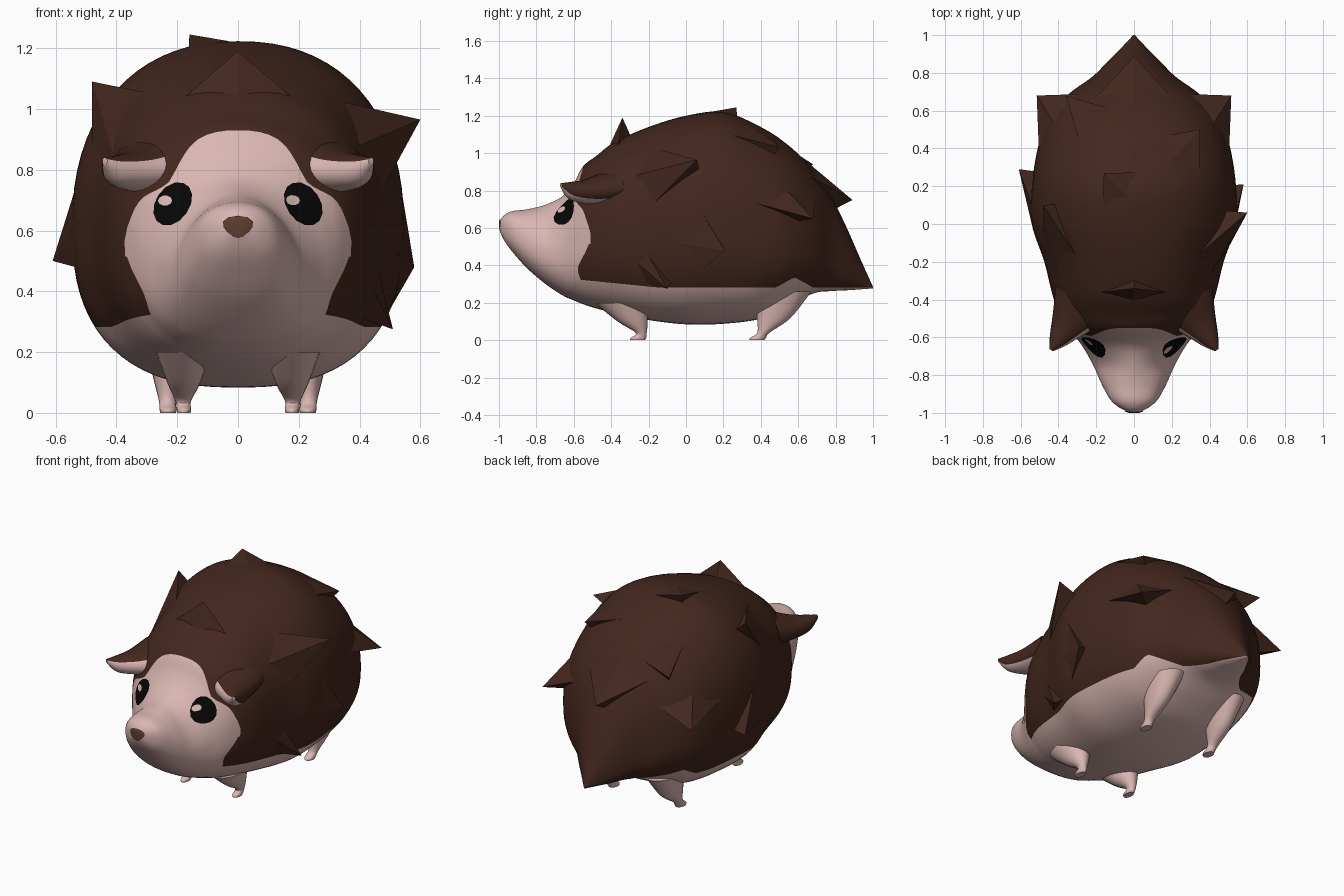
import bpy, bmesh, math
from mathutils import Vector
from mathutils.bvhtree import BVHTree

if "Cube" in bpy.data.objects:
    bpy.data.objects.remove(bpy.data.objects["Cube"])


def material(name, rgb):
    m = bpy.data.materials.new(name)
    m.diffuse_color = (*rgb, 1)
    m.use_nodes = True
    m.node_tree.nodes["Principled BSDF"].inputs["Base Color"].default_value = m.diffuse_color
    return m


QUILL = material("quill brown", (0.056, 0.020, 0.0125))
SKIN = material("skin pink", (0.70, 0.47, 0.445))
BLACK = material("eye black", (0.002, 0.002, 0.002))
NOSE = material("nose brown", (0.115, 0.045, 0.027))
SHINE = material("eye shine", (0.72, 0.50, 0.47))


def finish(name, bm, mats, smooth=40):
    me = bpy.data.meshes.new(name)
    bm.to_mesh(me)
    bm.free()
    for m in mats:
        me.materials.append(m)
    ob = bpy.data.objects.new(name, me)
    bpy.context.collection.objects.link(ob)
    if smooth:
        bpy.ops.object.select_all(action='DESELECT')
        ob.select_set(True)
        bpy.context.view_layer.objects.active = ob
        bpy.ops.object.shade_smooth_by_angle(angle=math.radians(smooth))
    return ob


def spline(keys, n):
    """Catmull-Rom rows through the key rows."""
    out = []
    for i in range(len(keys) - 1):
        p0, p1 = keys[max(i - 1, 0)], keys[i]
        p2, p3 = keys[i + 1], keys[min(i + 2, len(keys) - 1)]
        for k in range(n):
            t = k / n
            out.append([0.5 * (2 * b + (c - a) * t + (2 * a - 5 * b + 4 * c - d) * t * t
                               + (3 * b - a - 3 * c + d) * t ** 3)
                        for a, b, c, d in zip(p0, p1, p2, p3)])
    return out + [list(keys[-1])]


def loft(rings):
    bm = bmesh.new()
    vr = [[bm.verts.new(p) for p in r] for r in rings]
    n = len(vr[0])
    for a, b in zip(vr, vr[1:]):
        for i in range(n):
            bm.faces.new((a[i], a[(i + 1) % n], b[(i + 1) % n], b[i]))
    bm.faces.new(vr[0])
    bm.faces.new(vr[-1])
    bmesh.ops.recalc_face_normals(bm, faces=bm.faces)
    return bm


def bump(x, centre, width):
    return math.exp(-((x - centre) / width) ** 2)


# Body: y, half width, bottom z, top z, height fraction of widest point
stations = [
    (-.995, .03, .58, .64, .5), (-.97, .08, .53, .67, .5), (-.93, .125, .475, .69, .48),
    (-.85, .17, .385, .70, .45), (-.75, .215, .30, .725, .42), (-.66, .265, .24, .77, .44),
    (-.60, .308, .213, .84, .46), (-.55, .345, .193, .93, .49), (-.48, .39, .17, .985, .5),
    (-.38, .43, .145, 1.06, .49), (-.2, .475, .108, 1.14, .48), (0, .54, .085, 1.20, .47),
    (.2, .54, .088, 1.22, .47), (.4, .51, .115, 1.14, .46), (.55, .46, .18, 1.04, .44),
    (.68, .355, .25, .91, .4), (.78, .22, .263, .76, .36), (.86, .14, .267, .60, .32),
    (.93, .07, .272, .44, .3), (1.0, .004, .277, .285, .3)]


def section(row, n=72):
    y, w, zb, zt, f = row
    zc = zb + (zt - zb) * f
    up = 2.25 - .55 * bump(y, -.75, .11)
    pts = []
    for i in range(n):
        a = 2 * math.pi * i / n
        c, s = math.cos(a), math.sin(a)
        e = 2 / (up if s > 0 else 2.5)
        h = zt - zc if s > 0 else zc - zb
        pts.append(Vector((math.copysign(w * abs(c) ** e, c), y,
                           zc + math.copysign(h * abs(s) ** e, s))))
    return pts


# Colour border of the quill coat: lower rim height and front edge depth
def rim(p):
    front = .04 * min(1, max(0, (-.15 - p.y) / .4))
    return .282 + front + .055 * max(0, 1 - abs(p.y - .58) / .1)


def edge(p):
    e = -.55 + .04 * bump(p.z, .56, .09) - .03 * bump(p.z, .38, .06)
    return e - .05 * bump(abs(p.x), .26, .09) * min(1, max(0, (p.z - .68) / .08))


def cut_along(bm, axis, border):
    """Cut the mesh cleanly where coordinate[axis] equals border(point)."""
    old = {}
    lay = bm.verts.layers.float_vector.new("rest")
    for v in bm.verts:
        v[lay] = v.co.copy()
    for v in bm.verts:
        v.co[axis] -= border(v[lay])
    no = Vector((0, 0, 0))
    no[axis] = 1
    bmesh.ops.bisect_plane(bm, geom=bm.verts[:] + bm.edges[:] + bm.faces[:],
                           plane_co=(0, 0, 0), plane_no=no)
    for v in bm.verts:
        v.co = v[lay]
    bm.verts.layers.float_vector.remove(lay)


bm = loft([section(r) for r in spline(stations, 8)])
cut_along(bm, 2, rim)
cut_along(bm, 1, edge)
bm.normal_update()
for f in bm.faces:
    c = f.calc_center_median()
    f.material_index = 0 if c.z > rim(c) and c.y > edge(c) else 1
tree = BVHTree.FromBMesh(bm)
finish("body", bm, [QUILL, SKIN])


# Quill points: flat barbs lifting off the back (tip, base, base)
def snap(p, lift):
    co, no, _, _ = tree.find_nearest(p)
    return co + no * lift


quills = [
    ((0, -.34, 1.19), (.17, -.36, 1.04), (-.17, -.36, 1.04)),
    ((-.16, .27, 1.245), (-.16, .08, 1.19), (.03, .28, 1.22)),
    ((.35, .50, 1.03), (.11, .47, 1.12), (.33, .24, 1.08)),
    ((-.36, .68, .94), (-.30, .45, 1.05), (-.14, .63, .98)),
    ((.60, .06, .965), (.50, -.18, .74), (.36, -.17, 1.04)),
    ((.58, .21, .48), (.53, .06, .72), (.50, 0, .30)),
    ((-.48, .10, 1.09), (-.30, -.17, 1.05), (-.48, -.15, .75)),
    ((-.61, .29, .50), (-.53, .10, .72), (-.53, 0, .48)),
    ((.51, -.10, .275), (.45, -.20, .46), (.43, -.22, .30)),
    ((0, .89, .75), (.2, .66, .87), (-.2, .66, .87)),
    ((.515, .68, .65), (.50, .38, .73), (.30, .70, .75)),
    ((-.515, .68, .65), (-.50, .38, .73), (-.30, .70, .75))]
for tip, b1, b2 in quills:
    tip, b1, b2 = Vector(tip), Vector(b1), Vector(b2)
    mean = (b1 + b2) / 2
    pts = [tip, snap(b1, 0), snap(mean + (mean - tip) * .35, .002), snap(b2, 0), snap(tip, -.03)]
    bm = bmesh.new()
    v = [bm.verts.new(p) for p in pts]
    for idx in ((0, 1, 2), (0, 2, 3), (0, 3, 4), (0, 4, 1), (1, 4, 2), (2, 4, 3)):
        bm.faces.new([v[i] for i in idx])
    bmesh.ops.recalc_face_normals(bm, faces=bm.faces)
    finish("quill_point", bm, [QUILL], 0)

# Ears: x, y, z, width, height along a short outward tube
ear = [(.27, -.42, .815, .17, .09), (.345, -.53, .795, .10, .066),
       (.405, -.62, .80, .048, .046), (.438, -.668, .828, .010, .012)]
# Legs: x, y, z, half width, half depth, tapering to small forward feet
front_leg = [(.18, -.35, .20, .09, .14), (.178, -.285, .10, .055, .08),
             (.18, -.24, .04, .026, .03), (.178, -.255, .012, .024, .042), (.178, -.26, 0, .022, .038)]
back_leg = [(.22, .52, .26, .09, .15), (.228, .47, .12, .052, .09),
            (.232, .415, .042, .029, .034), (.23, .385, .012, .028, .042), (.23, .38, 0, .026, .038)]


def tube(keys, s, u, v, n=20):
    rings = []
    for x, y, z, a, b in spline(keys, 6):
        rings.append([Vector((s * x, y, z)) + u * a * math.cos(2 * math.pi * i / n)
                      + v * b * math.sin(2 * math.pi * i / n) for i in range(n)])
    return loft(rings)


X, Y, Z = Vector((1, 0, 0)), Vector((0, 1, 0)), Vector((0, 0, 1))
for s, side in ((1, "right"), (-1, "left")):
    for name, keys in (("front_leg", front_leg), ("back_leg", back_leg)):
        finish(name + "_" + side, tube(keys, s, X, Y), [SKIN])
    bm = tube(ear, s, Vector((.85, .53 * s, 0)), Z)
    inner = Vector((-.3 * s, -.65, -.68)).normalized()
    for f in bm.faces:
        f.material_index = 1 if f.normal.dot(inner) > .2 else 0
    finish("ear_" + side, bm, [QUILL, SKIN])


# Thin plates laid on the face, projected from the front
def plate(name, cx, cz, a, b, tilt, lift, mat, n=14, taper=0):
    bm = bmesh.new()

    def put(px, pz):
        co, no, _, _ = tree.ray_cast(Vector((px, -3, pz)), Y)
        return bm.verts.new(co + no * lift)

    rows = []
    for r in (.25, .5, .75, 1):
        row = []
        for i in range(n):
            t = 2 * math.pi * i / n
            p, q = a * r * math.cos(t), b * r * math.sin(t)
            p *= 1 + taper * q / b
            row.append(put(cx + p * math.cos(tilt) - q * math.sin(tilt),
                           cz + p * math.sin(tilt) + q * math.cos(tilt)))
        rows.append(row)
    mid = put(cx, cz)
    for i in range(n):
        j = (i + 1) % n
        bm.faces.new((mid, rows[0][i], rows[0][j]))
        for p, q in zip(rows, rows[1:]):
            bm.faces.new((p[i], q[i], q[j], p[j]))
    finish(name, bm, [mat])


for s, side in ((1, "right"), (-1, "left")):
    plate("eye_" + side, s * .211, .685, .056, .077, s * .6, .007, BLACK)
    plate("eye_shine_" + side, .176 if s > 0 else -.235, .695, .023, .017, 0, .0095, SHINE, 10)
plate("nose", 0, .612, .046, .034, 0, .005, NOSE, 12, .35)
